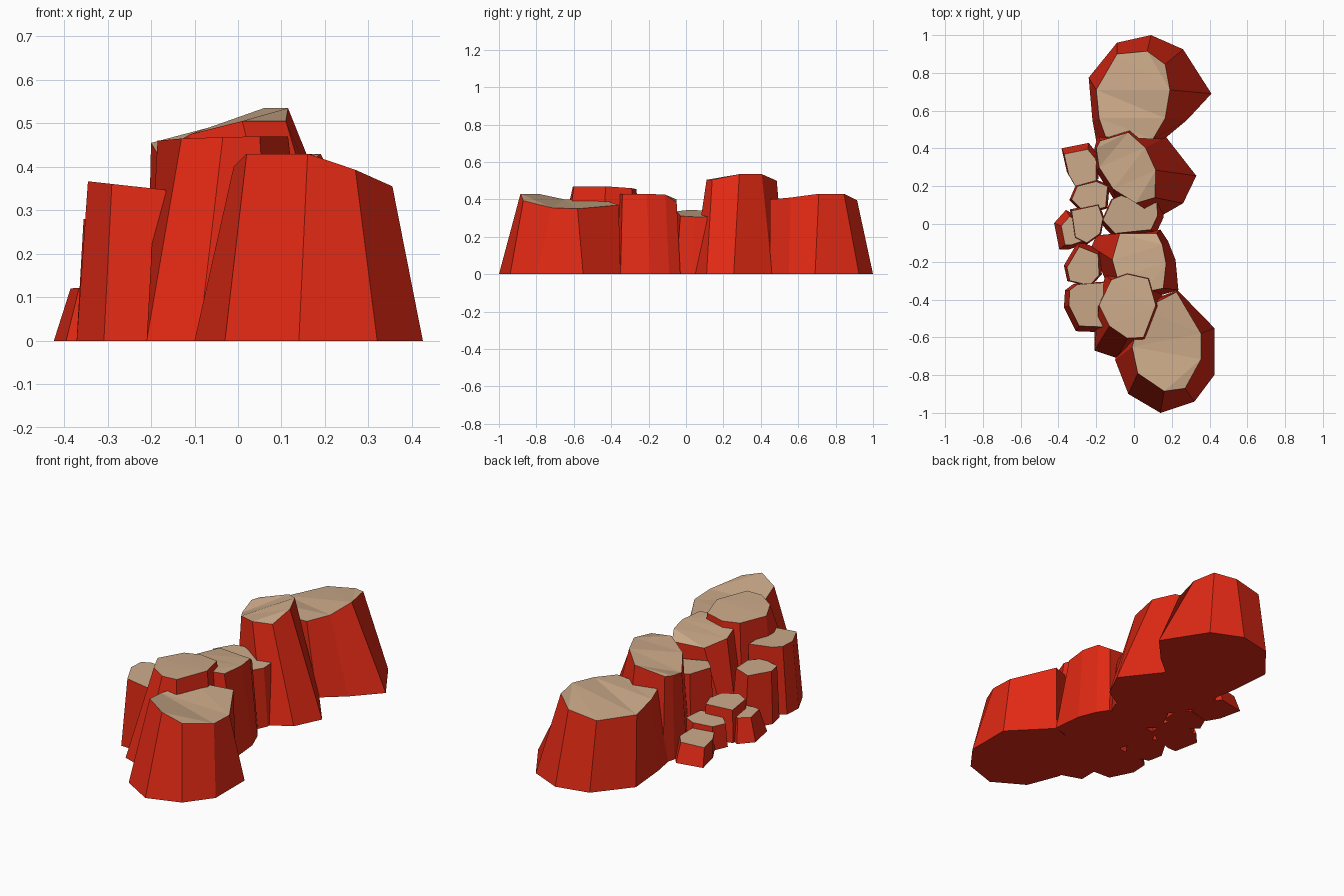
import bpy, bmesh


def paint(name, rgb):
    m = bpy.data.materials.new(name)
    m.diffuse_color = (*rgb, 1)
    return m


RED = paint("red_rock", (0.75, 0.022, 0.007))
TAN = paint("tan_top", (0.6, 0.4, 0.25))


def column(name, top, base):
    """Tapered rock: base outline on the ground, matching (x, y, z) top outline."""
    bm = bmesh.new()
    lo = [bm.verts.new((x, y, 0)) for x, y in base]
    hi = [bm.verts.new(p) for p in top]
    n = len(hi)
    bm.faces.new(lo)
    for i in range(n):
        j = (i + 1) % n
        bm.faces.new((lo[i], lo[j], hi[j], hi[i]))
    cap = bm.faces.new(hi)
    cap.material_index = 1
    bmesh.ops.recalc_face_normals(bm, faces=bm.faces[:])
    bmesh.ops.triangulate(bm, faces=[cap])
    me = bpy.data.meshes.new(name)
    bm.to_mesh(me)
    bm.free()
    me.materials.append(RED)
    me.materials.append(TAN)
    ob = bpy.data.objects.new(name, me)
    bpy.context.collection.objects.link(ob)


def stump(name, outline, z, tilt=0.0, flare=1.15, shift=(0, 0)):
    """Simple rock: base is the flared, shifted top outline; tilt slopes the top along x."""
    n = len(outline)
    cx = sum(p[0] for p in outline) / n
    cy = sum(p[1] for p in outline) / n
    top = [(x, y, z + tilt * (x - cx)) for x, y in outline]
    base = [(cx + shift[0] + flare * (x - cx), cy + shift[1] + flare * (y - cy))
            for x, y in outline]
    column(name, top, base)


# Big back column
column("back_column",
       [(-.09, .90, .37), (.07, .915, .395), (.165, .845, .43), (.19, .71, .43),
        (.165, .56, .41), (.10, .45, .40), (-.15, .46, .39), (-.185, .56, .385),
        (-.20, .71, .36)],
       [(-.09, .96), (.09, 1.0), (.26, .925), (.41, .69),
        (.28, .55), (.16, .45), (-.20, .44), (-.22, .55), (-.24, .775)])

# Tallest column
column("tall_column",
       [(-.18, .44, .46), (-.03, .485, .50), (.06, .405, .535), (.115, .285, .535),
        (.11, .14, .505), (.01, .11, .505), (-.11, .185, .475), (-.185, .30, .43),
        (-.20, .40, .455)],
       [(-.19, .47), (.0, .53), (.17, .46), (.33, .255),
        (.26, .11), (.13, .035), (-.10, .12), (-.20, .28), (-.21, .40)])

# Front middle column
column("middle_column",
       [(-.12, -.295, .455), (-.035, -.265, .455), (.075, -.29, .46), (.115, -.43, .47),
        (.05, -.60, .47), (-.035, -.605, .468), (-.13, -.54, .465), (-.185, -.43, .46)],
       [(-.15, -.27), (-.03, -.23), (.12, -.27), (.17, -.45),
        (.08, -.66), (-.09, -.71), (-.21, -.67), (-.205, -.45)])

# Big front column
column("front_column",
       [(.225, -.36, .37), (.355, -.58, .35), (.355, -.715, .355), (.27, -.87, .393),
        (.16, -.885, .43), (.02, -.79, .43), (-.01, -.65, .40), (.05, -.45, .40)],
       [(.23, -.35), (.425, -.55), (.425, -.80), (.32, -.94),
        (.14, -1.0), (-.03, -.90), (-.10, -.72), (-.03, -.45)])

# Centre columns joining the large ones
stump("saddle_column", [(-.165, .02), (-.115, .13), (-.06, .155), (.12, .12),
                        (.125, .045), (.09, -.03), (-.10, -.05)],
      .325, -.13, 1.15, (.01, -.01))
column("centre_column",
       [(-.075, -.05, .40), (.12, -.05, .385), (.15, -.11, .425), (.17, -.21, .43),
        (.155, -.34, .43), (.06, -.36, .43), (-.09, -.28, .42), (-.115, -.19, .41)],
       [(-.20, -.06), (.14, -.03), (.18, -.09), (.22, -.19),
        (.235, -.35), (.06, -.40), (-.15, -.30), (-.225, -.12)])

# Small stepped rocks along the left side
stump("low_rock_back", [(-.37, .37), (-.245, .395), (-.20, .34), (-.20, .23),
                        (-.31, .20), (-.345, .26)], .10, .05, 1.15, (.0, .02))
stump("low_rock_mid", [(-.30, .20), (-.20, .225), (-.14, .20), (-.15, .09),
                       (-.26, .06), (-.33, .13)], .13, .05, 1.12)
stump("low_rock_outer", [(-.385, -.01), (-.34, .04), (-.27, .0), (-.27, -.09),
                         (-.33, -.11), (-.365, -.11)], .125, .08, 1.4, (-.015, .0))
stump("step_rock", [(-.33, .07), (-.19, .10), (-.165, .03), (-.18, -.05),
                    (-.25, -.10), (-.31, -.07)], .18, .05, 1.1)
stump("side_rock", [(-.29, -.12), (-.19, -.16), (-.185, -.27), (-.235, -.325),
                    (-.34, -.30), (-.355, -.23)], .28, .0, 1.18, (.0, .01))
stump("side_column", [(-.30, -.32), (-.16, -.31), (-.165, -.545), (-.29, -.54),
                      (-.345, -.43), (-.34, -.35)], .358, -.11, 1.14, (-.015, -.01))
